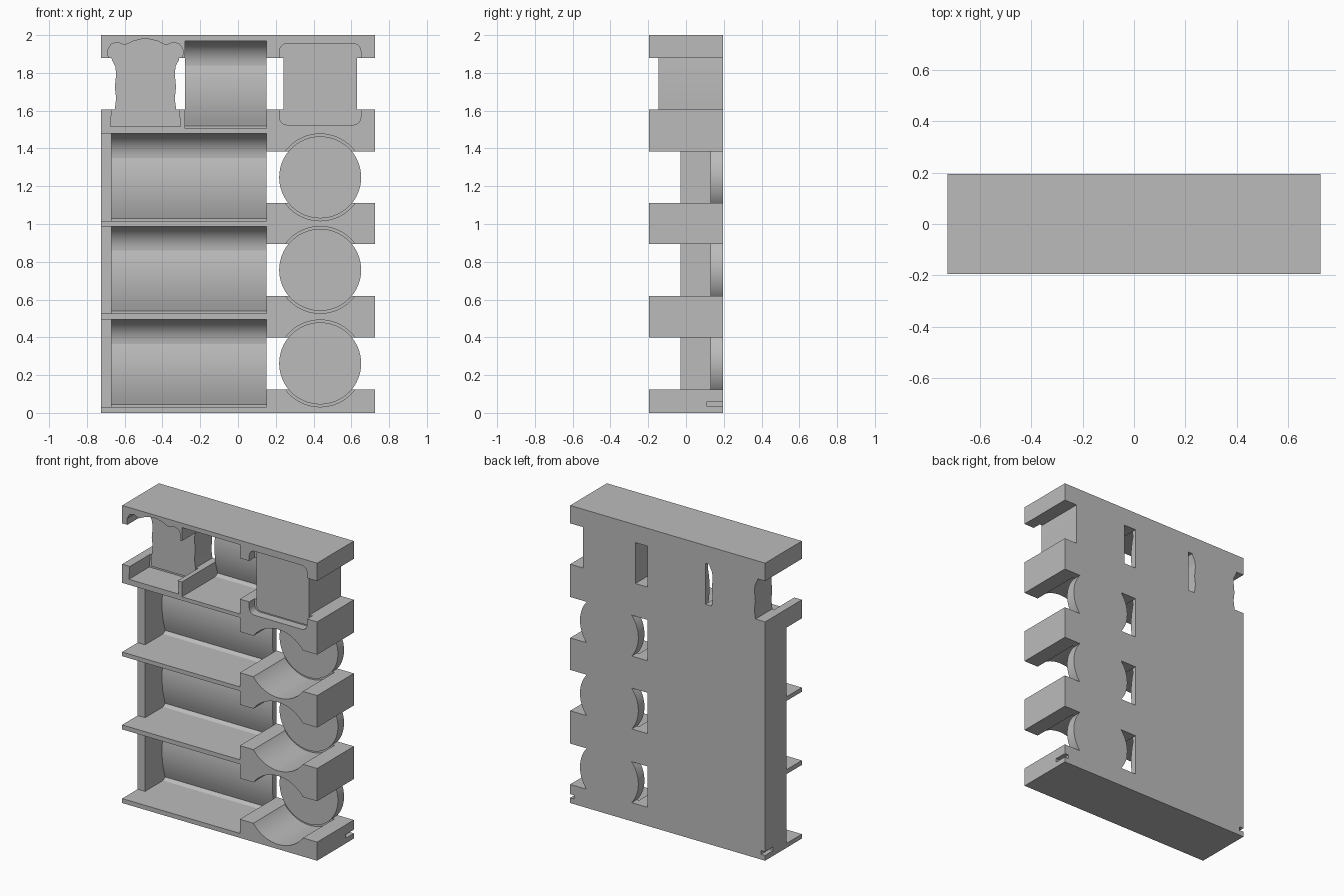
import bpy, bmesh, math
from mathutils import Vector

cube = bpy.data.objects.get("Cube")
if cube:
    bpy.data.objects.remove(cube, do_unlink=True)

GREY = (0.5, 0.5, 0.5, 1)
mat = bpy.data.materials.new("plain grey")
mat.use_nodes = True
mat.diffuse_color = GREY
mat.node_tree.nodes["Principled BSDF"].inputs["Base Color"].default_value = GREY

HALF, FRONT, BACK = 0.725, -0.195, 0.195
SPLIT = 0.15            # between long trays and round rests
DISC_X = 0.435
ROWS = (0.03, 0.525, 1.015)


def prism(name, pts, lo, hi, axis="y", smooth=False):
    """Extrude an outline: (x, z) along y, or (y, z) along x."""
    def place(p, t):
        return (p[0], t, p[1]) if axis == "y" else (t, p[0], p[1])
    bm = bmesh.new()
    face = bm.faces.new([bm.verts.new(place(p, lo)) for p in pts])
    ext = bmesh.ops.extrude_face_region(bm, geom=[face])
    move = Vector((0, hi - lo, 0) if axis == "y" else (hi - lo, 0, 0))
    bmesh.ops.translate(bm, vec=move,
                        verts=[v for v in ext["geom"] if isinstance(v, bmesh.types.BMVert)])
    bmesh.ops.recalc_face_normals(bm, faces=bm.faces)
    mesh = bpy.data.meshes.new(name)
    bm.to_mesh(mesh)
    bm.free()
    mesh.materials.append(mat)
    ob = bpy.data.objects.new(name, mesh)
    bpy.context.collection.objects.link(ob)
    if smooth:
        shade(ob)
    return ob


def activate(ob):
    bpy.ops.object.select_all(action="DESELECT")
    ob.select_set(True)
    bpy.context.view_layer.objects.active = ob


def shade(ob):
    activate(ob)
    bpy.ops.object.shade_smooth_by_angle(angle=math.radians(30))


def rect(x0, x1, z0, z1):
    return [(x0, z0), (x1, z0), (x1, z1), (x0, z1)]


def box(name, x0, x1, z0, z1, y0=FRONT, y1=BACK):
    return prism(name, rect(x0, x1, z0, z1), y0, y1)


def arc(cx, cz, r, a0, a1, n):
    angles = [math.radians(a0 + (a1 - a0) * i / n) for i in range(n + 1)]
    return [(cx + r * math.cos(a), cz + r * math.sin(a)) for a in angles]


def circle(z, r):
    return arc(DISC_X, z, r, 0, 360, 64)[:-1]


def rounded(x0, x1, z0, z1, r):
    return (arc(x1 - r, z1 - r, r, 0, 90, 6) + arc(x0 + r, z1 - r, r, 90, 180, 6)
            + arc(x0 + r, z0 + r, r, 180, 270, 6) + arc(x1 - r, z0 + r, r, 270, 360, 6))


def cut(ob, *cutters):
    activate(ob)
    for c in cutters:
        c.hide_render = True
        mod = ob.modifiers.new("cut", "BOOLEAN")
        mod.operation, mod.solver, mod.object = "DIFFERENCE", "EXACT", c
        bpy.ops.object.modifier_apply(modifier=mod.name)
        bpy.data.objects.remove(c, do_unlink=True)
    shade(ob)


def disc_pocket(z):
    return prism("pocket_cutter", circle(z, 0.23), -0.3, 0.14)


def box_pocket():
    return prism("pocket_cutter", rounded(0.22, 0.65, 1.525, 1.955, 0.04), -0.3, -0.138)


def loaf(grow_x=1, grow_z=1):
    """Waisted outline with a lobed crown, mirrored about its middle."""
    cx, cz = -0.49, 1.745
    half = [(0.168, -0.215), (0.163, -0.14), (0.155, -0.08), (0.162, -0.02),
            (0.155, 0.05), (0.16, 0.09), (0.178, 0.125), (0.182, 0.165),
            (0.165, 0.195), (0.135, 0.205), (0.1, 0.19), (0.06, 0.21), (0.02, 0.22)]
    full = half + [(-x, z) for x, z in reversed(half)]
    return [(cx + x * grow_x, cz + z * grow_z) for x, z in full]


def loaf_pocket():
    return prism("pocket_cutter", loaf(1.1, 1.06), -0.3, 0.022)


def notch(side):
    return box("notch_cutter", side * HALF - 0.03, side * HALF + 0.03,
               0.035, 0.06, 0.11, 0.25)


# Blocks with round pockets on the left column
middles = [z + 0.232 for z in ROWS]
bottom = box("bottom_block", SPLIT, HALF, 0, 0.125)
cut(bottom, disc_pocket(middles[0]), notch(1))
for i, (z0, z1) in enumerate(((0.40, 0.62), (0.895, 1.11))):
    block = box("rest_block_%d" % (i + 1), SPLIT, HALF, z0, z1)
    cut(block, disc_pocket(middles[i]), disc_pocket(middles[i + 1]))
upper = box("upper_block", SPLIT, HALF, 1.385, 1.605)
cut(upper, disc_pocket(middles[2]), box_pocket())

# Ledge below the loaf rest, and the top beam
ledge = box("loaf_ledge", -HALF, -0.28, 1.48, 1.605)
cut(ledge, loaf_pocket())
beam = box("top_beam", -HALF, HALF, 1.88, 2)
cut(beam, loaf_pocket(), box_pocket(),
    box("tray_cutter", -0.28, SPLIT, 1.8, 1.97, -0.3, 0.3))

# Shelves
floor = box("bottom_shelf", -HALF, SPLIT, 0, 0.03)
cut(floor, notch(-1))
box("lower_shelf", -HALF, SPLIT, 0.495, 0.525)
box("middle_shelf", -HALF, SPLIT, 0.987, 1.015)
box("upper_shelf", -0.28, SPLIT, 1.48, 1.505)

# Right side post
post = box("side_post", -HALF, -0.67, 0.02, 1.485, -0.03)
cut(post, notch(-1))


# Long tray backs: gently bulging wall with a cove at the top
def tray_back(name, x0, z0):
    top = 0.465
    wall = [(0.15 + (h - 0.2) ** 2, z0 + h) for h in [0.015 + 0.032 * i for i in range(11)]]
    y, z = wall[-1]
    r = z0 + top - z
    pts = ([(BACK, z0), (0.16, z0), (0.17, z0 + 0.005)] + wall
           + arc(y - r, z, r, 0, 90, 12) + [(BACK, z0 + top)])
    prism(name, pts, x0, SPLIT, axis="x", smooth=True)


for i, z in enumerate(ROWS):
    tray_back("tray_back_%d" % (i + 1), -0.68, z)
tray_back("short_tray_back", -0.28, 1.505)

# Rests in front of which the items stand
for i, z in enumerate(middles):
    prism("round_rest_%d" % (i + 1), circle(z, 0.217), 0.13, BACK, smooth=True)
prism("square_rest", rounded(0.24, 0.63, 1.535, 1.945, 0.03), -0.145, BACK, smooth=True)
prism("loaf_rest", loaf(), 0.015, BACK, smooth=True)
